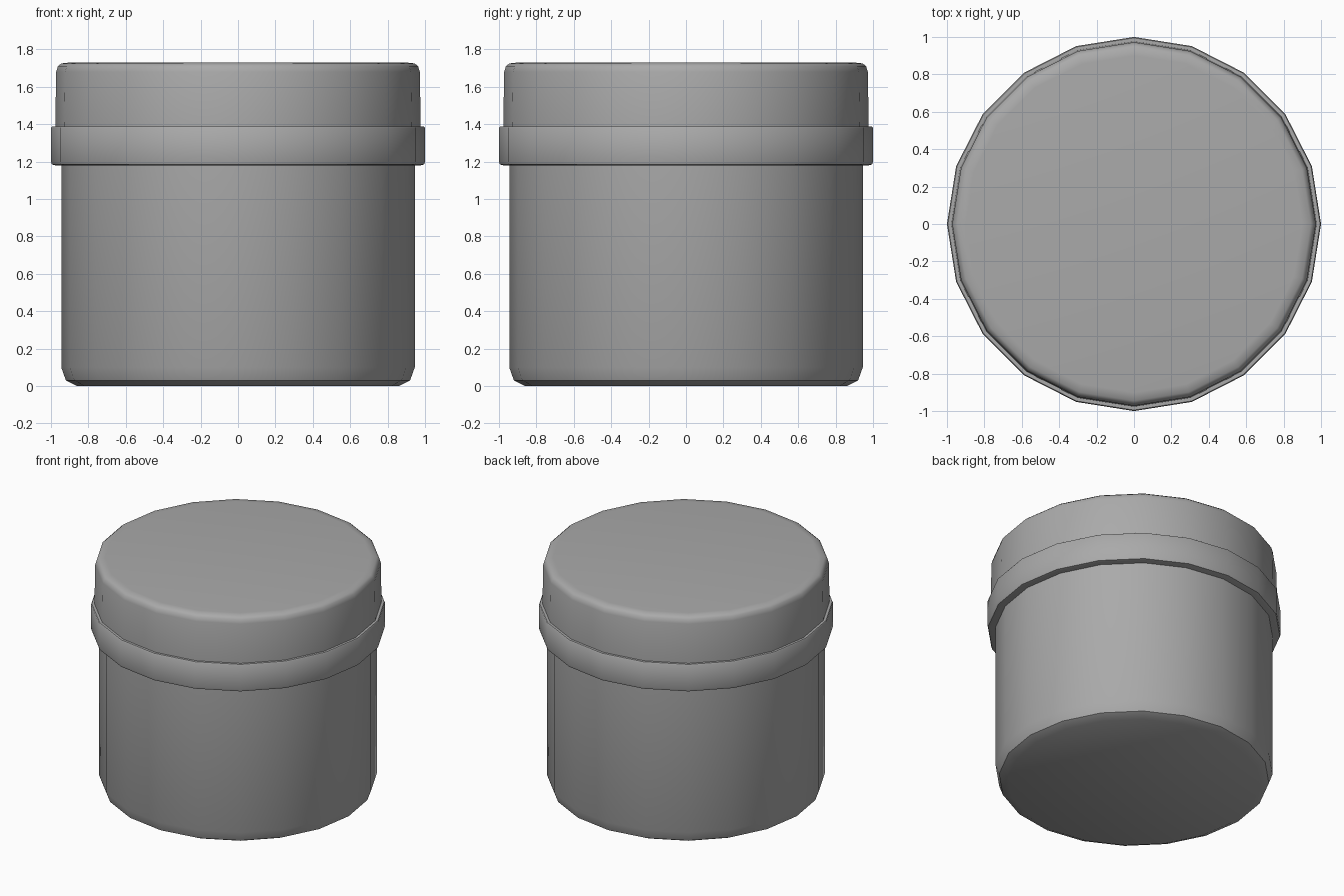
import bpy
import bmesh
import math

cube = bpy.data.objects.get("Cube")
if cube:
    bpy.data.objects.remove(cube, do_unlink=True)

SIDES = 20

grey = bpy.data.materials.new("plain_grey")
grey.use_nodes = True
colour = (0.4, 0.4, 0.4, 1.0)
grey.diffuse_color = colour
grey.node_tree.nodes["Principled BSDF"].inputs["Base Color"].default_value = colour


def lathe(name, profile):
    """Turn a (radius, height) profile, bottom to top, into a capped solid."""
    bm = bmesh.new()
    rings = []
    for radius, height in profile:
        rings.append([
            bm.verts.new((radius * math.cos(math.tau * i / SIDES),
                          radius * math.sin(math.tau * i / SIDES), height))
            for i in range(SIDES)])
    for low, high in zip(rings, rings[1:]):
        for i in range(SIDES):
            j = (i + 1) % SIDES
            bm.faces.new((low[i], low[j], high[j], high[i]))
    bm.faces.new(rings[0][::-1])
    bm.faces.new(rings[-1])
    mesh = bpy.data.meshes.new(name)
    bm.to_mesh(mesh)
    bm.free()
    mesh.materials.append(grey)
    obj = bpy.data.objects.new(name, mesh)
    bpy.context.collection.objects.link(obj)
    bpy.ops.object.select_all(action='DESELECT')
    obj.select_set(True)
    bpy.context.view_layer.objects.active = obj
    bpy.ops.object.shade_smooth_by_angle(angle=math.radians(40))
    return obj


# Container with a chamfered foot
lathe("jar_body", [(0.86, 0.0), (0.92, 0.03), (0.945, 0.1), (0.945, 1.25)])

# Raised band around the lid's lower edge
lathe("lid_band", [(0.975, 1.18), (0.995, 1.185), (1.0, 1.2),
                   (1.0, 1.38), (0.995, 1.387), (0.97, 1.387)])

# Cap with a softened top rim
lathe("lid_cap", [(0.977, 1.35), (0.977, 1.4), (0.972, 1.68),
                  (0.963, 1.71), (0.945, 1.725), (0.9, 1.73)])
